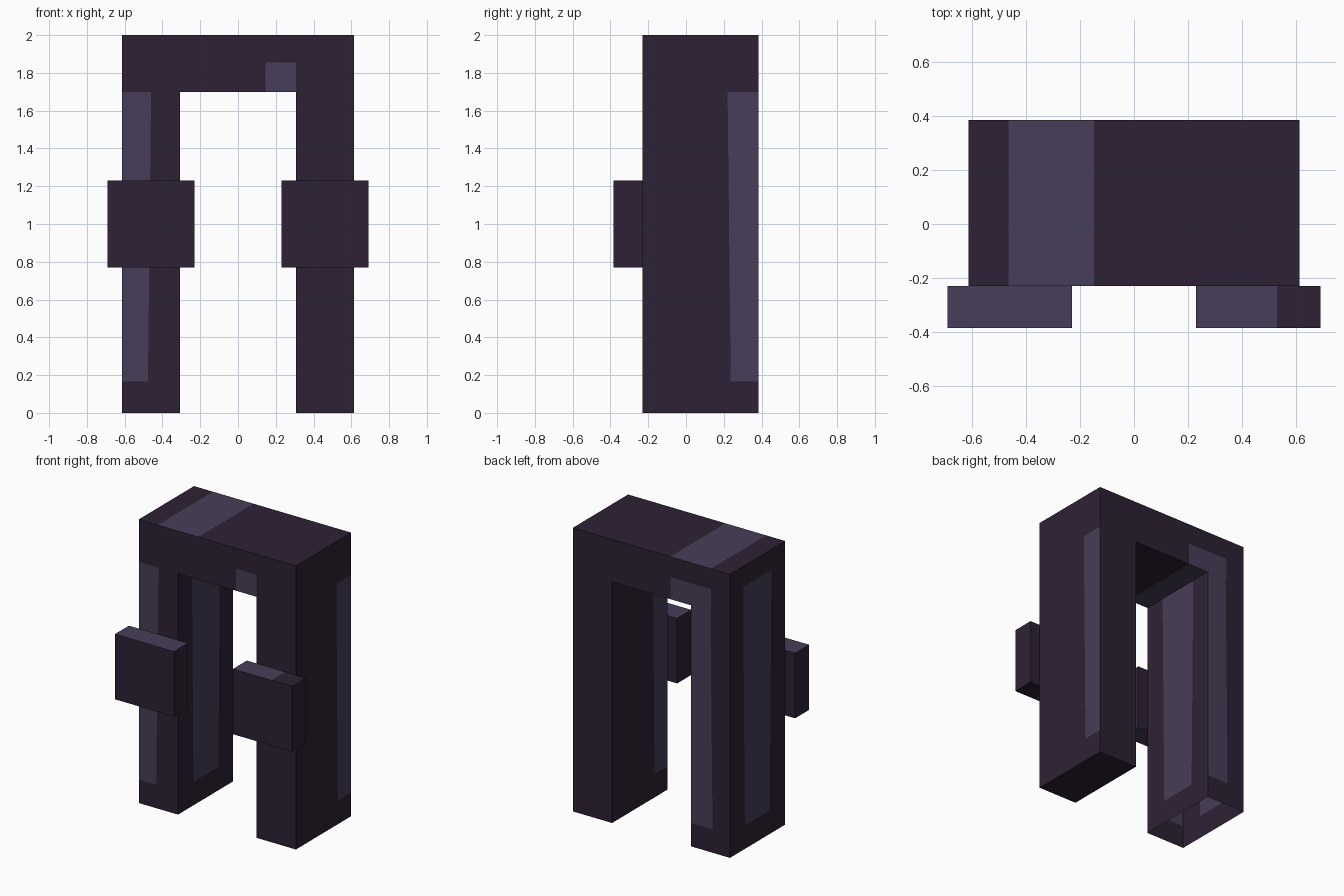
import bpy
import bmesh
from mathutils import Vector

if "Cube" in bpy.data.objects:
    bpy.data.objects.remove(bpy.data.objects["Cube"])


def material(name, rgb):
    m = bpy.data.materials.new(name)
    m.diffuse_color = (*rgb, 1.0)
    m.use_nodes = True
    m.node_tree.nodes["Principled BSDF"].inputs["Base Color"].default_value = m.diffuse_color
    return m


DARK = material("dark plum", (0.027, 0.0152, 0.035))
LIGHT = material("dusty violet", (0.064, 0.047, 0.098))

FRONT, BACK, LEFT, RIGHT, TOP, BOTTOM = (
    Vector(v) for v in ((0, -1, 0), (0, 1, 0), (-1, 0, 0), (1, 0, 0), (0, 0, 1), (0, 0, -1)))


def block(name, lo, hi, cuts, is_light, open_sides=()):
    """Box cut along planes; each cut face is coloured by the rule is_light(side, centre)."""
    bm = bmesh.new()
    lo, hi = Vector(lo), Vector(hi)
    bmesh.ops.create_cube(bm, size=1)
    for v in bm.verts:
        v.co = (lo + hi) / 2 + Vector(a * b for a, b in zip(v.co, hi - lo))
    for point, normal in cuts:
        bmesh.ops.bisect_plane(bm, geom=bm.verts[:] + bm.edges[:] + bm.faces[:],
                               dist=1e-5, plane_co=point, plane_no=normal)
    bm.normal_update()
    for f in bm.faces:
        f.material_index = int(is_light(
            lambda side, n=f.normal: n.dot(side) > 0.9, f.calc_center_median()))
    hidden = [f for f in bm.faces if any(f.normal.dot(s) > 0.9 for s in open_sides)]
    bmesh.ops.delete(bm, geom=hidden, context='FACES')
    # Merge neighbouring pieces of the same colour
    bmesh.ops.dissolve_limit(bm, angle_limit=0.01, verts=bm.verts[:], edges=bm.edges[:],
                             delimit={'MATERIAL'})
    mesh = bpy.data.meshes.new(name)
    bm.to_mesh(mesh)
    bm.free()
    mesh.materials.append(DARK)
    mesh.materials.append(LIGHT)
    obj = bpy.data.objects.new(name, mesh)
    bpy.context.collection.objects.link(obj)
    return obj


def x_cut(x, lean=0.0):
    return (x, 0, 1.7), (1, 0, -lean)


def y_cut(y, lean=0.0):
    return (0, y, 1.7), (0, 1, -lean)


def z_cut(z):
    return (0, 0, z), (0, 0, 1)


Y0, Y1, BEAM_Z, PANEL_Z = -0.23, 0.385, 1.70, 0.165
LEAN = 0.011  # panels narrow slightly towards the ground


# Left leg: hollow, open underneath, panels on all four sides
def left_leg_rule(on, c):
    if c.z < PANEL_Z:
        return False
    if on(LEFT) or on(RIGHT):
        return -0.07 < c.y < 0.23
    return (on(FRONT) and c.x < -0.467) or (on(BACK) and c.x > -0.467)


block("left_leg", (-0.613, Y0, 0), (-0.307, Y1, BEAM_Z),
      [z_cut(PANEL_Z), x_cut(-0.46, LEAN), y_cut(-0.075, -LEAN), y_cut(0.237, LEAN)],
      left_leg_rule, (TOP, BOTTOM))


# Right leg: panels along one edge of the inner and outer sides
def right_leg_rule(on, c):
    if c.z < PANEL_Z:
        return False
    return (on(RIGHT) and c.y > 0.23) or (on(LEFT) and c.y < -0.08)


block("right_leg", (0.307, Y0, 0), (0.613, Y1, BEAM_Z),
      [z_cut(PANEL_Z), y_cut(0.22, -LEAN), y_cut(-0.07, LEAN)],
      right_leg_rule, (TOP,))


# Crossbeam: stripe on top and underneath, short panels on the sides
def beam_rule(on, c):
    if on(TOP) or on(BOTTOM):
        return -0.465 < c.x < -0.148
    if c.z > 1.855:
        return False
    return ((on(FRONT) and 0.145 < c.x < 0.307) or (on(BACK) and -0.465 < c.x < -0.148)
            or (on(LEFT) and -0.075 < c.y < 0.237))


block("crossbeam", (-0.613, Y0, BEAM_Z), (0.613, Y1, 2),
      [z_cut(1.855), x_cut(-0.465), x_cut(-0.148), x_cut(0.145), x_cut(0.307),
       y_cut(-0.075), y_cut(0.237)], beam_rule)

# Square front plates, lighter on the top and bottom edges
for name, x in (("left_plate", -0.46), ("right_plate", 0.46)):
    block(name, (x - 0.23, -0.385, 0.77), (x + 0.23, Y0, 1.23), [x_cut(0.53)],
          lambda on, c: (on(TOP) or on(BOTTOM)) and c.x < 0.53)
